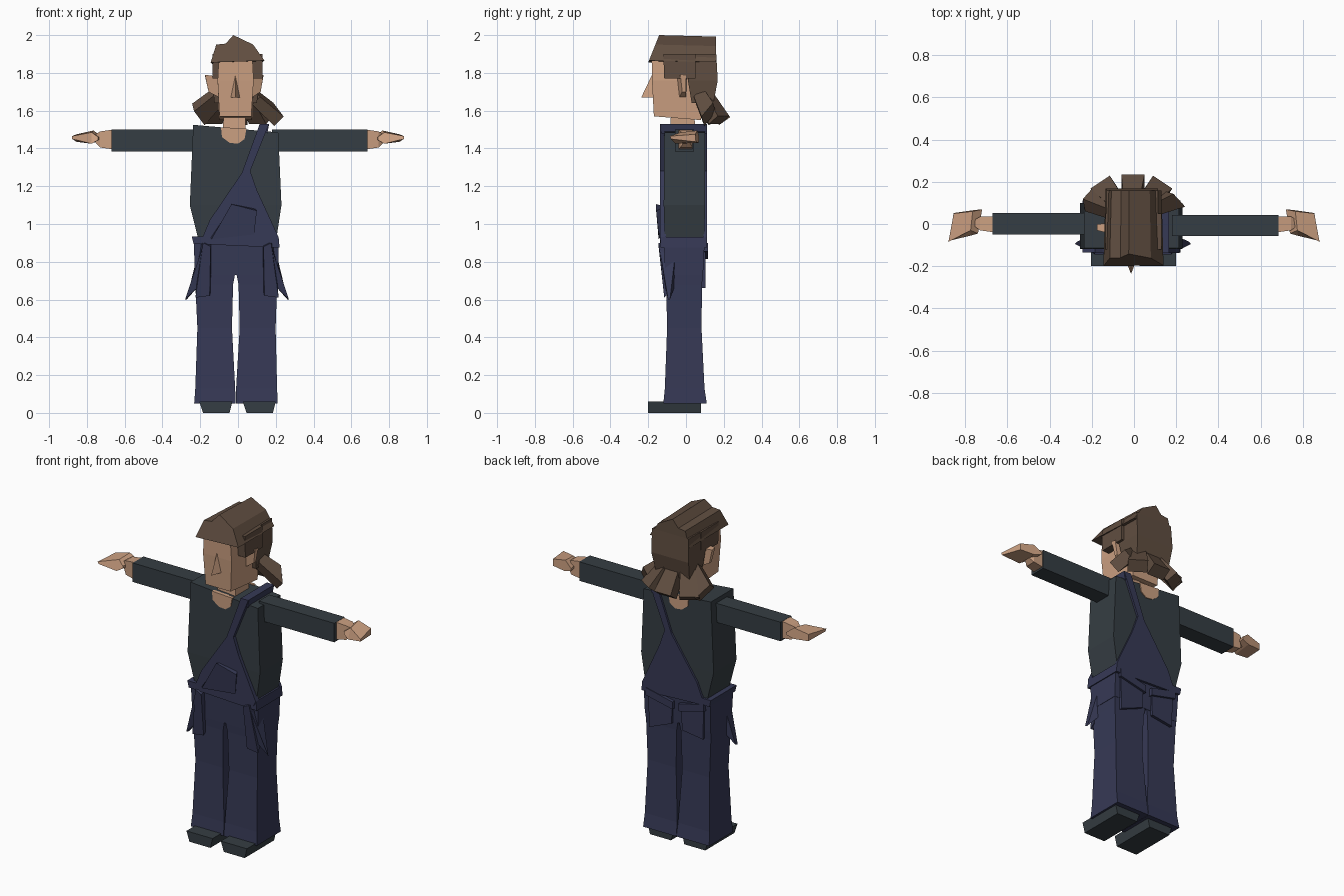
import bpy, bmesh
from mathutils import Vector


def material(name, rgb):
    m = bpy.data.materials.new(name)
    m.diffuse_color = (*rgb, 1)
    return m


SKIN = material("warm skin", (0.60, 0.35, 0.22))
HAIR = material("brown hair", (0.118, 0.076, 0.052))
NAVY = material("navy denim", (0.037, 0.041, 0.092))
DARK = material("charcoal cloth", (0.036, 0.047, 0.056))


def loft(name, rings, mat):
    """Closed flat-faced solid through rings of equal point count."""
    bm = bmesh.new()
    vs = [[bm.verts.new(p) for p in r] for r in rings]
    n = len(rings[0])
    for a, b in zip(vs, vs[1:]):
        for i in range(n):
            j = (i + 1) % n
            bm.faces.new((a[i], a[j], b[j], b[i]))
    bm.faces.new(vs[0])
    bm.faces.new(vs[-1])
    bmesh.ops.recalc_face_normals(bm, faces=bm.faces)
    me = bpy.data.meshes.new(name)
    bm.to_mesh(me)
    bm.free()
    me.materials.append(mat)
    ob = bpy.data.objects.new(name, me)
    bpy.context.collection.objects.link(ob)
    return ob


def rect(z, x0, x1, y0, y1):
    return [(x0, y0, z), (x1, y0, z), (x1, y1, z), (x0, y1, z)]


def stack(name, levels, mat):
    """Levels are (z, x0, x1, y0, y1)."""
    return loft(name, [rect(*l) for l in levels], mat)


def plate(name, outline, y0, y1, mat):
    """Front outline in x, z given depth."""
    return loft(name, [[(x, y, z) for x, z in outline] for y in (y0, y1)], mat)


def lock(name, a, b, side, w0, w1, t0, t1, mat):
    """Tapered chunk from a to b; side is its width direction."""
    a, b, s = Vector(a), Vector(b), Vector(side).normalized()
    up = s.cross((b - a).normalized()).normalized()
    rings = [[p - s * w - up * t, p + s * w - up * t, p + s * w + up * t, p - s * w + up * t]
             for p, w, t in ((a, w0, t0), (b, w1, t1))]
    return loft(name, rings, mat)


# Shoes
for side, x0, x1 in (("left", -0.205, -0.03), ("right", 0.025, 0.20)):
    stack(side + "_shoe", [(0, x0 + 0.02, x1 - 0.015, -0.20, 0.08),
                           (0.06, x0, x1, -0.20, 0.08)], DARK)

# Trouser legs
for side, spans in (("left", [(-.232, -.013), (-.226, -.015), (-.215, -.032), (-.226, -.026), (-.228, -.011)]),
                    ("right", [(-.011, .21), (-.010, .207), (.009, .199), (.003, .207), (-.013, .212)])):
    depths = [(.05, -.12, .11), (.13, -.112, .098), (.45, -.10, .082), (.68, -.105, .085), (.76, -.11, .09)]
    stack(side + "_trouser_leg", [(z, *x, y0, y1) for (z, y0, y1), x in zip(depths, spans)], NAVY)

# Hips and waistband
stack("hips", [(.73, -.228, .212, -.11, .09), (.93, -.235, .215, -.118, .10)], NAVY)
plate("waistband", [(-.245, .935), (-.235, .895), (.22, .875), (.215, .93)], -.135, .112, NAVY)

# Shirt body and neckline
loft("shirt", [rect(.90, -.205, .20, -.112, .098), rect(1.10, -.255, .23, -.118, .10),
               [(-.237, -.115, 1.525), (.213, -.115, 1.485), (.213, .10, 1.485), (-.237, .10, 1.525)]], DARK)
neckline = [(-.09, 1.512), (-.085, 1.46), (-.045, 1.43), (.0, 1.425), (.035, 1.45), (.045, 1.505)]
plate("front_neckline", neckline, -.121, -.10, SKIN)
plate("back_neckline", neckline, .09, .105, SKIN)

# Bib, back panel and the single shoulder strap
bib = [(-.20, .90), (-.15, 1.02), (.02, 1.27), (.115, 1.53), (.165, 1.53), (.065, 1.28),
       (.10, 1.18), (.215, .93), (.20, .90)]
plate("front_bib", bib, -.138, -.105, NAVY)
plate("back_bib", bib, .092, .112, NAVY)
plate("shoulder_strap", [(.108, 1.505), (.115, 1.53), (.165, 1.53), (.155, 1.48)], -.13, .11, NAVY)
loft("bib_pocket", [[(-.145, -.136, .93), (.08, -.136, .955), (.09, -.136, 1.08), (-.03, -.136, 1.10)],
                    [(-.14, -.145, .92), (.085, -.145, .945), (.10, -.158, 1.07), (-.035, -.158, 1.105)]], NAVY)

# Flared side pockets
for name, s, cx in (("left", -1, -.01), ("right", 1, 0)):
    def pt(x, y, z):
        return (s * x + cx, y, z)
    loft(name + "_front_pocket",
         [[pt(.13, -.10, .90), pt(.19, -.10, .90), pt(.21, -.09, .64), pt(.135, -.10, .64)],
          [pt(.135, -.145, .88), pt(.175, -.145, .90), pt(.215, -.115, .61), pt(.14, -.115, .62)]], NAVY)
    loft(name + "_pocket_flare",
         [[pt(.17, -.145, .90), pt(.27, -.095, .60), pt(.20, -.11, .67)],
          [pt(.19, -.05, .90), pt(.262, -.085, .60), pt(.20, -.06, .67)]], NAVY)

# Back pockets with slanted flaps
for name, x0, x1, d in (("left", -.20, -.03, .02), ("right", .01, .19, -.02)):
    plate(name + "_back_pocket", [(x0 + .01, .86), (x0 + .015, .70 - d), (x1 - .015, .68 + d), (x1 - .01, .86)],
          .08, .103, NAVY)
    plate(name + "_back_flap", [(x0, .88 + d), (x0, .835 + d), (x1, .835 - d), (x1, .88 - d)],
          .08, .116, NAVY)

# Sleeves and hands
for name, s, x0, x1, y0, y1 in (("left", -1, .20, .67, -.05, .052), ("right", 1, .18, .685, -.058, .042)):
    def ring(x, a, b, z0, z1, s=s):
        return [(s * x, a, z0), (s * x, b, z0), (s * x, b, z1), (s * x, a, z1)]
    loft(name + "_sleeve", [ring(x0, y0, y1, 1.385, 1.50), ring((x0 + x1) / 2 + .04, y0, y1, 1.385, 1.50),
                            ring(x1, y0, y1, 1.385, 1.50)], DARK)
    loft(name + "_wrist", [ring(x1 - .01, -.04, .035, 1.395, 1.50), ring(x1 + .06, -.03, .035, 1.405, 1.49),
                           ring(x1 + .085, -.012, .02, 1.43, 1.475)], SKIN)
    # palm: thin blade spreading towards the fingertips
    loft(name + "_hand",
         [[(s * .74, -.045, 1.445), (s * .72, .07, 1.445), (s * .72, .07, 1.46), (s * .74, -.045, 1.46)],
          [(s * .775, -.055, 1.425), (s * .765, .065, 1.43), (s * .765, .06, 1.495), (s * .775, -.03, 1.485)],
          [(s * .878, -.08, 1.45), (s * .855, .052, 1.435), (s * .855, .05, 1.475), (s * .88, -.085, 1.465)]], SKIN)

# Neck, head, nose and ears
stack("neck", [(1.45, -.085, .04, -.085, .05), (1.58, -.075, .04, -.08, .045)], SKIN)
loft("head", [[(-.098, -.17, 1.57), (.07, -.17, 1.57), (.075, .08, 1.55), (-.10, .08, 1.55)],
              rect(1.76, -.108, .083, -.18, .09), rect(1.90, -.10, .075, -.182, .09)], SKIN)
loft("nose", [[(-.016, -.175, 1.785), (-.012, -.175, 1.785), (-.014, -.182, 1.785)],
              [(-.04, -.17, 1.67), (.012, -.17, 1.67), (-.014, -.237, 1.67)]], SKIN)
for name, s, cx, tip in (("left", -1, -.10, .075), ("right", 1, .075, .06)):
    loft(name + "_ear", [[(cx, -.05, 1.78), (cx, .005, 1.78), (cx, 0, 1.67), (cx, -.035, 1.67)],
                         [(cx + s * tip, -.03, 1.79), (cx + s * tip, .0, 1.785),
                          (cx + s * tip * .75, .0, 1.70), (cx + s * tip * .75, -.02, 1.70)]], SKIN)

# Crown of hair: ridged ledge with a sloping front
crown = [(-.145, 1.855), (-.115, 1.95), (-.065, 1.955), (-.025, 2.0), (.08, 1.95), (.14, 1.865)]
loft("hair_crown", [[(x, -.20 + (z - 1.855) * .4, z) for x, z in crown],
                    [(x * .93, .16, z - .008) for x, z in crown]], HAIR)

# Hair behind and beside the head
loft("hair_back", [rect(1.64, -.125, .10, .03, .145), rect(1.76, -.135, .115, .01, .168),
                   rect(1.90, -.13, .115, .01, .16)], HAIR)
for name, x0, x1 in (("left", -.135, -.098), ("right", .073, .13)):
    stack(name + "_sideburn", [(1.77, x0, x1, -.115, .05), (1.90, x0, x1, -.12, .05)], HAIR)

# Flicked locks fanning out at the nape
locks = [((-.10, .07, 1.68), (-.21, .12, 1.58), (.45, .5, -.6)),
         ((-.08, .10, 1.68), (-.145, .175, 1.55), (.9, .6, 0)),
         ((-.01, .11, 1.68), (-.005, .205, 1.545), (1, 0, 0)),
         ((.055, .10, 1.68), (.12, .175, 1.55), (-.9, .6, 0)),
         ((.075, .07, 1.68), (.19, .12, 1.58), (-.45, .5, .6))]
for i, (a, b, side) in enumerate(locks):
    lock(f"hair_lock_{i + 1}", a, b, side, .04, .055, .03, .036, HAIR)
